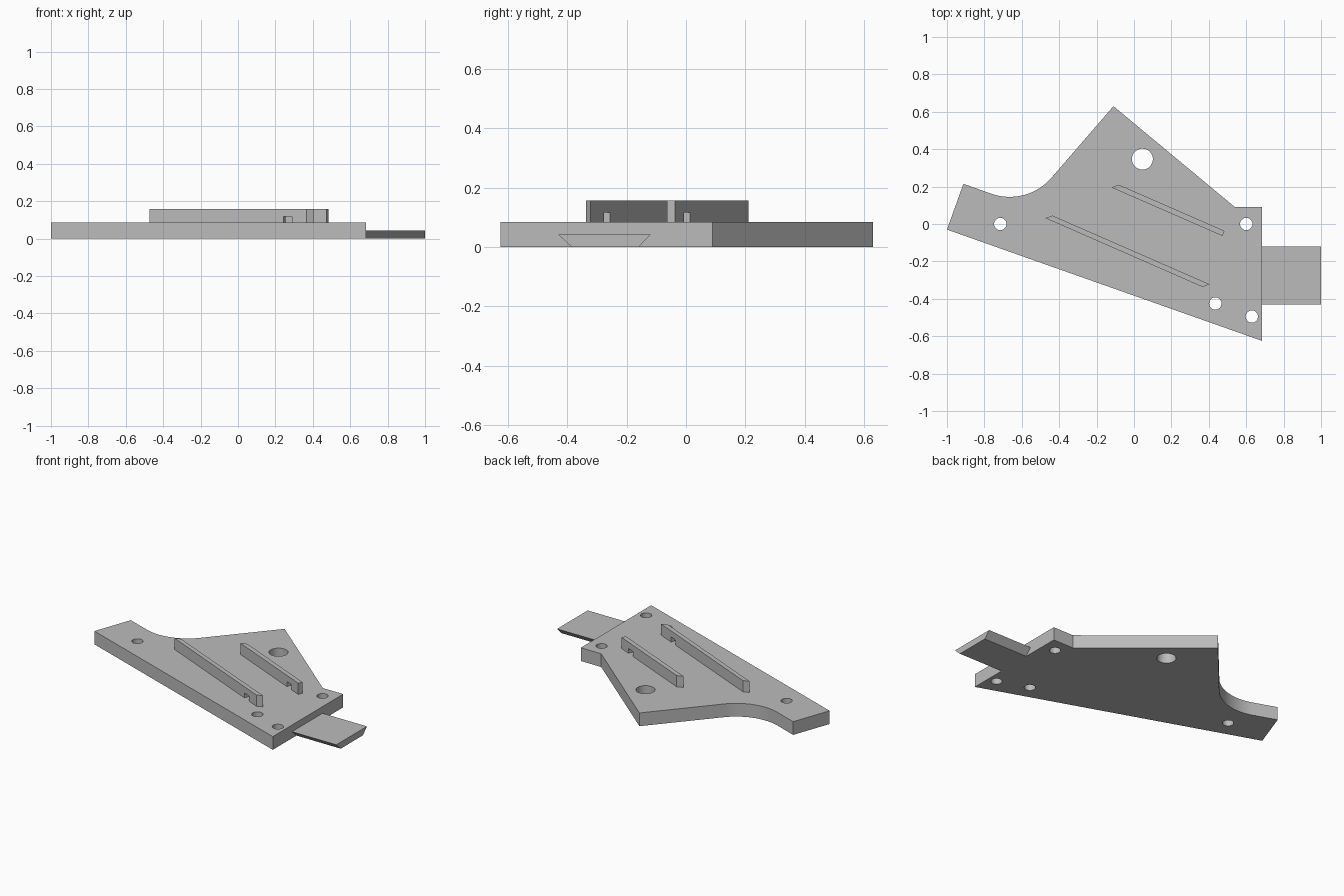
import bpy
import bmesh
from math import radians, cos, sin, atan2
from mathutils import Vector

if "Cube" in bpy.data.objects:
    bpy.data.objects.remove(bpy.data.objects["Cube"], do_unlink=True)

PLATE_TOP = 0.085
RIB_TOP = 0.157

grey = bpy.data.materials.new("plain grey")
grey.use_nodes = True
grey.diffuse_color = (0.5, 0.5, 0.5, 1)
grey.node_tree.nodes["Principled BSDF"].inputs["Base Color"].default_value = (0.5, 0.5, 0.5, 1)


def prism(name, points, offset):
    """Extrude a planar polygon along an offset vector."""
    bm = bmesh.new()
    face = bm.faces.new([bm.verts.new(p) for p in points])
    grown = bmesh.ops.extrude_face_region(bm, geom=[face])
    moved = [v for v in grown["geom"] if isinstance(v, bmesh.types.BMVert)]
    bmesh.ops.translate(bm, verts=moved, vec=offset)
    bmesh.ops.recalc_face_normals(bm, faces=bm.faces)
    mesh = bpy.data.meshes.new(name)
    bm.to_mesh(mesh)
    bm.free()
    mesh.materials.append(grey)
    ob = bpy.data.objects.new(name, mesh)
    bpy.context.collection.objects.link(ob)
    return ob


def upright(name, outline, low, high):
    return prism(name, [(x, y, low) for x, y in outline], (0, 0, high - low))


def arc(cx, cy, r, start, end, steps):
    angles = [radians(start + (end - start) * i / steps) for i in range(steps + 1)]
    return [(cx + r * cos(a), cy + r * sin(a)) for a in angles]


def cut(ob, cutter):
    """Subtract the cutter for good, then discard it."""
    mod = ob.modifiers.new("cut", "BOOLEAN")
    mod.operation = "DIFFERENCE"
    mod.solver = "EXACT"
    mod.object = cutter
    bpy.ops.object.select_all(action="DESELECT")
    bpy.context.view_layer.objects.active = ob
    ob.select_set(True)
    bpy.ops.object.modifier_apply(modifier=mod.name)
    bpy.data.objects.remove(cutter, do_unlink=True)


# Base plate with a concave fillet on its back edge
outline = [(-1, -0.03), (0.685, -0.625), (0.685, 0.09), (0.54, 0.09), (-0.11, 0.63)]
outline += arc(-0.665, 0.441, 0.296, -40.5, -110, 24)
outline += [(-0.912, 0.215)]
plate = upright("base_plate", outline, 0, PLATE_TOP)

# Four screw holes and one larger hole
for x, y, r in [(-0.715, 0, 0.033), (0.6, 0, 0.033), (0.435, -0.425, 0.033),
                (0.63, -0.495, 0.033), (0.045, 0.347, 0.056)]:
    ring = arc(x, y, r, 0, 360, 32)[:-1]
    cut(plate, upright("hole_cutter", ring, -0.1, 0.2))
bpy.ops.object.shade_smooth_by_angle(angle=radians(30))

# Dovetail tongue on the left end
section = [(-0.385, 0), (-0.16, 0), (-0.12, 0.042), (-0.43, 0.042)]
prism("dovetail_tongue", [(0.685, y, z) for y, z in section], (0.315, 0, 0))


# Slanted ribs, each with a small notch through its foot
def rib(name, corners, notch_x):
    ob = upright(name, corners, PLATE_TOP, RIB_TOP)
    start, end = Vector(corners[0]), Vector(corners[1])
    along = (end - start).normalized()
    across = Vector((-along.y, along.x))
    middle = start + along * ((notch_x - start.x) / along.x)
    box = [middle + along * a + across * b
           for a, b in [(-0.025, -0.1), (0.025, -0.1), (0.025, 0.1), (-0.025, 0.1)]]
    cut(ob, upright("notch_cutter", box, 0.05, 0.117))


rib("front_rib", [(-0.473, 0.031), (0.367, -0.337), (0.404, -0.322), (-0.436, 0.045)], 0.266)
rib("back_rib", [(-0.12, 0.195), (0.473, -0.064), (0.484, -0.037), (-0.081, 0.21)], 0.379)
